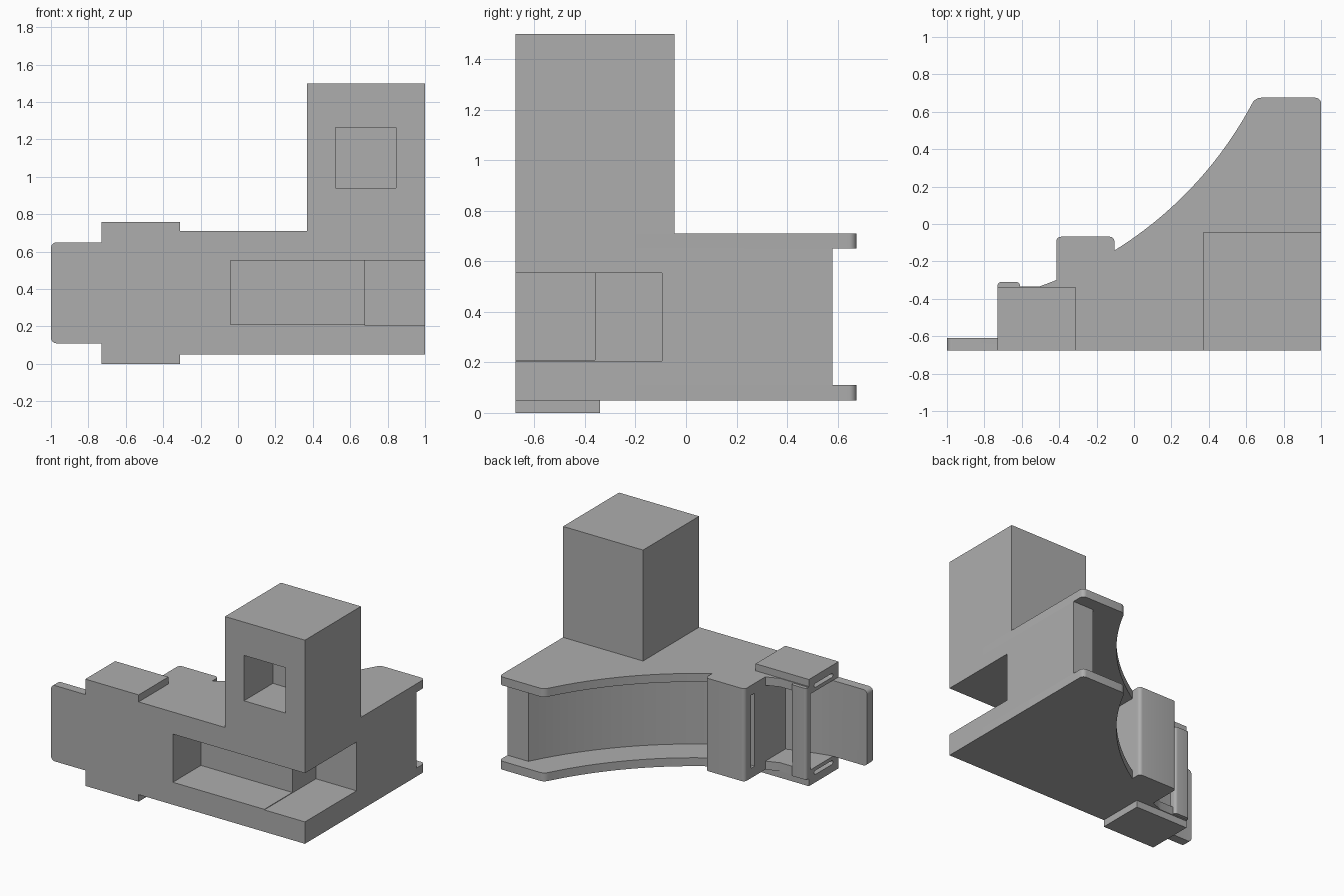
import bpy, bmesh, math

if "Cube" in bpy.data.objects:
    bpy.data.objects.remove(bpy.data.objects["Cube"], do_unlink=True)

grey = bpy.data.materials.new("plain grey")
grey.use_nodes = True
grey.diffuse_color = (0.42, 0.42, 0.42, 1)
grey.node_tree.nodes["Principled BSDF"].inputs["Base Color"].default_value = grey.diffuse_color

FRONT, BACK = -0.675, 0.675
ARC_X, ARC_Y = -1.195, 1.618      # centre of the curved back


def arc(radius, y_start, y_end, steps=40):
    """Points along the curved back between two depths."""
    a, b = (math.acos((ARC_Y - y) / radius) for y in (y_start, y_end))
    angles = [a + (b - a) * i / steps for i in range(steps + 1)]
    return [(ARC_X + radius * math.sin(t), ARC_Y - radius * math.cos(t)) for t in angles]


def prism(name, outline, z0, z1, round_edge=None, r=0.03):
    """Upright extrusion; edges accepted by round_edge(mid, direction) are rounded."""
    bm = bmesh.new()
    face = bm.faces.new([bm.verts.new((x, y, z0)) for x, y in outline])
    top = bmesh.ops.extrude_face_region(bm, geom=[face])["geom"]
    bmesh.ops.translate(bm, vec=(0, 0, z1 - z0),
                        verts=[v for v in top if isinstance(v, bmesh.types.BMVert)])
    bmesh.ops.recalc_face_normals(bm, faces=bm.faces)
    if round_edge:
        chosen = [e for e in bm.edges
                  if round_edge((e.verts[0].co + e.verts[1].co) / 2,
                                (e.verts[1].co - e.verts[0].co).normalized())]
        bmesh.ops.bevel(bm, geom=chosen, offset=r, segments=6, profile=0.5,
                        affect='EDGES', clamp_overlap=True)
    mesh = bpy.data.meshes.new(name)
    bm.to_mesh(mesh)
    bm.free()
    mesh.materials.append(grey)
    obj = bpy.data.objects.new(name, mesh)
    bpy.context.collection.objects.link(obj)
    return obj


def box(name, x0, x1, y0, y1, z0, z1, round_edge=None, r=0.03):
    return prism(name, [(x0, y0), (x1, y0), (x1, y1), (x0, y1)], z0, z1, round_edge, r)


def activate(obj):
    bpy.ops.object.select_all(action='DESELECT')
    obj.select_set(True)
    bpy.context.view_layer.objects.active = obj


def cut(obj, cutter):
    mod = obj.modifiers.new("cut", 'BOOLEAN')
    mod.operation, mod.object, mod.solver = 'DIFFERENCE', cutter, 'EXACT'
    activate(obj)
    bpy.ops.object.modifier_apply(modifier=mod.name)
    bpy.data.objects.remove(cutter, do_unlink=True)


def upright(mid, d):
    return abs(d.z) > 0.9


def back_corner(mid, d):
    return upright(mid, d) and mid.y > BACK - 0.01


parts = []

# Core with the thin end tab and curved back wall
core_outline = [(-1, FRONT), (1, FRONT), (1, 0.58)] + arc(2.28, 0.58, -0.61) + [(-1, -0.61)]
core = prism("core", core_outline, 0.11, 0.65,
             lambda mid, d: mid.x < -0.99 and abs(d.y) > 0.9)
# L-shaped pocket open to the front and side
cut(core, box("pocket_cutter", -0.04, 0.75, -0.8, -0.36, 0.21, 0.553))
cut(core, box("corner_cutter", 0.68, 1.1, -0.8, -0.095, 0.206, 0.553))
parts.append(core)

# Top and bottom flanges with strap slots and raised pads
flange_outline = [(-0.73, FRONT), (1, FRONT), (1, BACK)] + arc(2.07, BACK, -0.335) + [(-0.73, -0.335)]
for label, z0, z1, slot_z, pad_z in (("top", 0.65, 0.71, 0.69, 0.71),
                                     ("bottom", 0.05, 0.11, 0.07, 0.0)):
    flange = prism(label + "_flange", flange_outline, z0, z1, back_corner)
    cut(flange, box("slot_cutter", -0.8, -0.4, -0.61, -0.4, slot_z - 0.014, slot_z + 0.014,
                    lambda mid, d: abs(d.x) > 0.9, 0.012))
    parts.append(flange)
    parts.append(box(label + "_pad", -0.73, -0.31, FRONT, -0.34, pad_z, pad_z + 0.05))

# Block on the curved back, with a narrow slot in its side
block = box("back_block", -0.415, -0.105, -0.6, -0.068, 0.05, 0.71,
            lambda mid, d: upright(mid, d) and mid.y > -0.1, 0.025)
cut(block, box("side_slot_cutter", -0.5, -0.2, -0.18, -0.14, 0.12, 0.64))
parts.append(block)

# Strap bar bridging the flanges
parts.append(box("strap_bar", -0.73, -0.61, -0.36, -0.31, 0.055, 0.705,
                 lambda mid, d: mid.y > -0.32 and abs(d.x) < 0.5, 0.02))

# Tower with a square window recess
tower = box("tower", 0.37, 1, FRONT, -0.045, 0.71, 1.5)
cut(tower, box("window_cutter", 0.52, 0.845, -0.8, -0.35, 0.94, 1.263))
parts.append(tower)

for part in parts:
    activate(part)
    bpy.ops.object.shade_smooth_by_angle(angle=math.radians(30))
